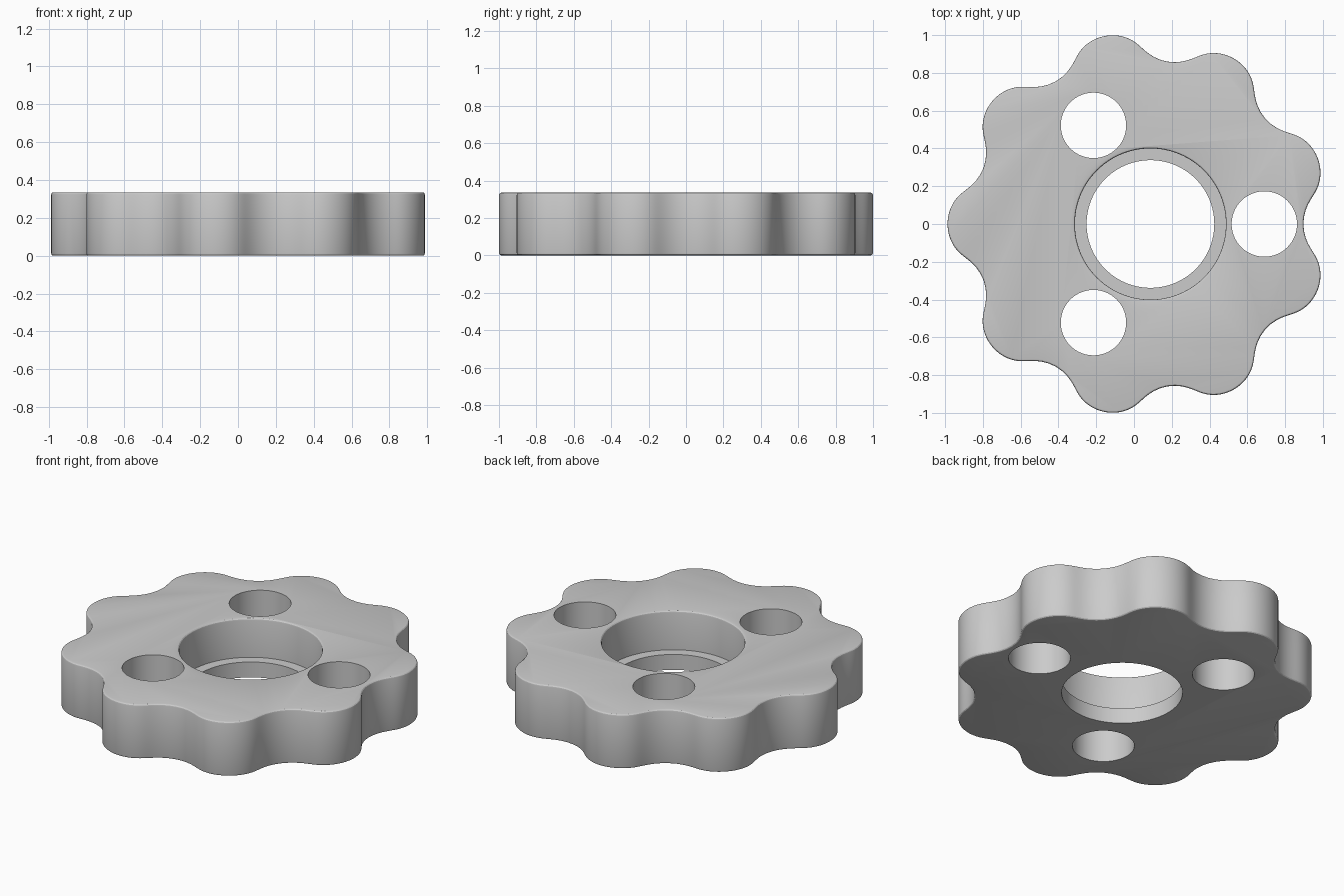
import bpy, bmesh, math

HEIGHT = 0.335
EDGE = 0.012                      # rounded edge radius
PIN_RING, PIN, ECC, PINS = 1.13, 0.188, 0.069, 10
HOLE_X = 0.087                    # centre of the bore and bolt circle
SIDES = 96

old = bpy.data.objects.get("Cube")
if old:
    bpy.data.objects.remove(old, do_unlink=True)

grey = bpy.data.materials.new("plain_grey")
grey.use_nodes = True
colour = (0.6, 0.6, 0.6, 1)
grey.diffuse_color = colour
grey.node_tree.nodes["Principled BSDF"].inputs["Base Color"].default_value = colour


def lobed_outline(inset, count=432):
    """Nine-lobed cycloidal outline, moved inward by inset."""
    pts = []
    k = PINS - 1
    for i in range(count):
        t = math.tau * i / count
        psi = math.atan2(-math.sin(k * t), PIN_RING / (ECC * PINS) - math.cos(k * t))
        r = PIN + inset
        pts.append((PIN_RING * math.cos(t) - r * math.cos(t + psi) - ECC * math.cos(PINS * t),
                    PIN_RING * math.sin(t) - r * math.sin(t + psi) - ECC * math.sin(PINS * t)))
    return pts


def circle(r, x=0, y=0):
    return [(x + r * math.cos(math.tau * i / SIDES), y + r * math.sin(math.tau * i / SIDES))
            for i in range(SIDES)]


def stack(name, rings):
    """Solid made from (outline, z) rings, listed from bottom to top."""
    bm = bmesh.new()
    loops = [[bm.verts.new((x, y, z)) for x, y in pts] for pts, z in rings]
    for a, b in zip(loops, loops[1:]):
        for i in range(len(a)):
            j = (i + 1) % len(a)
            bm.faces.new((a[i], a[j], b[j], b[i]))
    bm.faces.new(loops[0][::-1])
    bm.faces.new(loops[-1])
    mesh = bpy.data.meshes.new(name)
    bm.to_mesh(mesh)
    bm.free()
    mesh.materials.append(grey)
    obj = bpy.data.objects.new(name, mesh)
    bpy.context.collection.objects.link(obj)
    return obj


# Lobed disc with rounded top and bottom edges, centred on its extents
arc = [(EDGE * (1 - math.cos(a)), EDGE * (1 - math.sin(a)))
       for a in (math.radians(d) for d in (0, 30, 60, 90))]
base = lobed_outline(0)
shift = -(min(p[0] for p in base) + max(p[0] for p in base)) / 2


def disc_ring(inset):
    return [(x + shift, y) for x, y in lobed_outline(inset)]


rings = [(disc_ring(i), z) for i, z in reversed(arc)]
rings += [(disc_ring(i), HEIGHT - z) for i, z in arc]
disc = stack("lobed_disc", rings)

# Stepped bore: through hole, wide recess and its rounded rim
bore = [(0.338, -0.1), (0.338, 0.095), (0.412 - EDGE, 0.095)]
bore += [(0.412 - EDGE + i, HEIGHT - z) for i, z in reversed(arc)][::-1]
bore += [(0.412, HEIGHT + 0.1)]
cutters = [stack("bore_cutter", [(circle(r, HOLE_X), z) for r, z in bore])]

# Three bolt holes around the bore
for n in range(3):
    a = math.tau * n / 3
    x, y = HOLE_X + 0.603 * math.cos(a), 0.603 * math.sin(a)
    cutters.append(stack("bolt_hole_cutter", [(circle(0.173, x, y), z) for z in (-0.1, HEIGHT + 0.1)]))

bpy.context.view_layer.objects.active = disc
for cutter in cutters:
    cutter.hide_render = True
    mod = disc.modifiers.new("cut", "BOOLEAN")
    mod.operation = "DIFFERENCE"
    mod.solver = "EXACT"
    mod.object = cutter
    bpy.ops.object.modifier_apply(modifier=mod.name)
    bpy.data.objects.remove(cutter, do_unlink=True)

for obj in bpy.context.selected_objects:
    obj.select_set(False)
disc.select_set(True)
bpy.ops.object.shade_smooth_by_angle(angle=math.radians(20))
